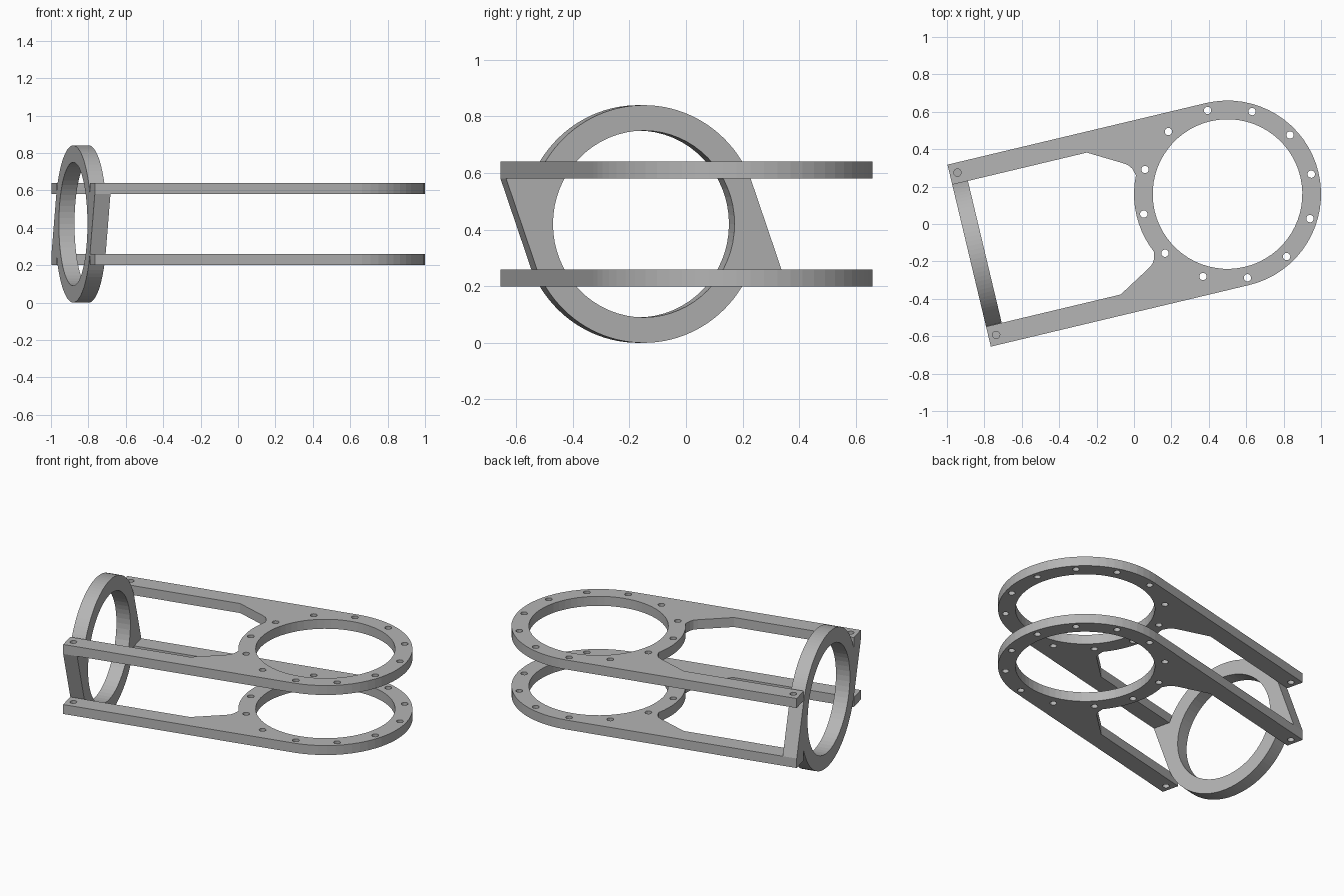
import bpy, bmesh
from math import sin, cos, asin, radians, pi
from mathutils import Matrix, Vector

cube = bpy.data.objects.get("Cube")
if cube:
    bpy.data.objects.remove(cube, do_unlink=True)

grey = bpy.data.materials.new("plain_grey")
grey.use_nodes = True
colour = (0.46, 0.46, 0.46, 1)
grey.diffuse_color = colour
grey.node_tree.nodes["Principled BSDF"].inputs["Base Color"].default_value = colour

# The whole bracket is turned about the centre of its large ring
FRAME = Matrix.Translation((0.5, 0.16, 0)) @ Matrix.Rotation(radians(13.4), 4, "Z")


def arc(radius, start, end, steps, centre=(0, 0)):
    angles = [start + (end - start) * i / steps for i in range(steps + 1)]
    return [(centre[0] + radius * cos(a), centre[1] + radius * sin(a)) for a in angles]


def circle(radius, steps, centre=(0, 0)):
    return arc(radius, 0, 2 * pi, steps, centre)[:-1]


def cut_sheet(name, loops, thickness, matrix):
    """Extrude an outline with holes into a solid sheet, centred on its plane."""
    curve = bpy.data.curves.new(name, "CURVE")
    curve.dimensions = "2D"
    curve.fill_mode = "BOTH"
    curve.extrude = thickness / 2
    for loop in loops:
        spline = curve.splines.new("POLY")
        spline.points.add(len(loop) - 1)
        for point, (x, y) in zip(spline.points, loop):
            point.co = (x, y, 0, 1)
        spline.use_cyclic_u = True
        spline.use_smooth = False
    helper = bpy.data.objects.new(name + "_outline", curve)
    bpy.context.collection.objects.link(helper)
    bpy.context.view_layer.update()
    graph = bpy.context.evaluated_depsgraph_get()
    mesh = bpy.data.meshes.new_from_object(helper.evaluated_get(graph))
    bpy.data.objects.remove(helper, do_unlink=True)

    bm = bmesh.new()
    bm.from_mesh(mesh)
    bmesh.ops.remove_doubles(bm, verts=bm.verts, dist=0.0001)
    bmesh.ops.recalc_face_normals(bm, faces=bm.faces)
    for face in bm.faces:
        face.smooth = False
        face.material_index = 0
    bm.to_mesh(mesh)
    bm.free()
    mesh.name = name
    mesh.materials.clear()
    mesh.materials.append(grey)
    obj = bpy.data.objects.new(name, mesh)
    obj.matrix_world = FRAME @ matrix
    bpy.context.collection.objects.link(obj)
    return obj


# Plate outline: round nose, two arms, filleted throat around the ring
END, HALF, ARM = -1.42, 0.5, 0.39
side = [(END, HALF), (END, ARM), (-0.68, ARM), (-0.5, 0.287),
        (-0.478, 0.271), (-0.464, 0.25), (-0.458, 0.228)]
mirrored = [(x, -y) for x, y in reversed(side)]
throat = arc(HALF, radians(155), radians(205), 10)
outline = arc(HALF, -pi / 2, pi / 2, 32) + side + throat + mirrored

# Large opening, ring of bolt holes and the two corner holes
holes = [circle(0.4, 64)]
holes += [circle(0.02, 12, (0.46 * cos(k * pi / 6), 0.46 * sin(k * pi / 6)))
          for k in range(12)]
holes += [circle(0.02, 12, (-1.378, s * 0.446)) for s in (1, -1)]

for name, height in (("lower_plate", 0.23), ("upper_plate", 0.61)):
    cut_sheet(name, [outline] + holes, 0.06, Matrix.Translation((0, 0, height)))

# Upright end wall: a ring merged with a block that joins the plates
RING, BLOCK = 0.42, 0.16
a = asin(BLOCK / RING)
upper = arc(RING, a, pi - a, 40) + [(-HALF, BLOCK)]
lower = [(-x, -y) for x, y in upper]
stand = Matrix(((0, 0, 1, END + 0.043), (1, 0, 0, 0), (0, 1, 0, RING), (0, 0, 0, 1)))
cut_sheet("end_ring_wall", [upper + lower, circle(0.33, 64)], 0.086, stand)
